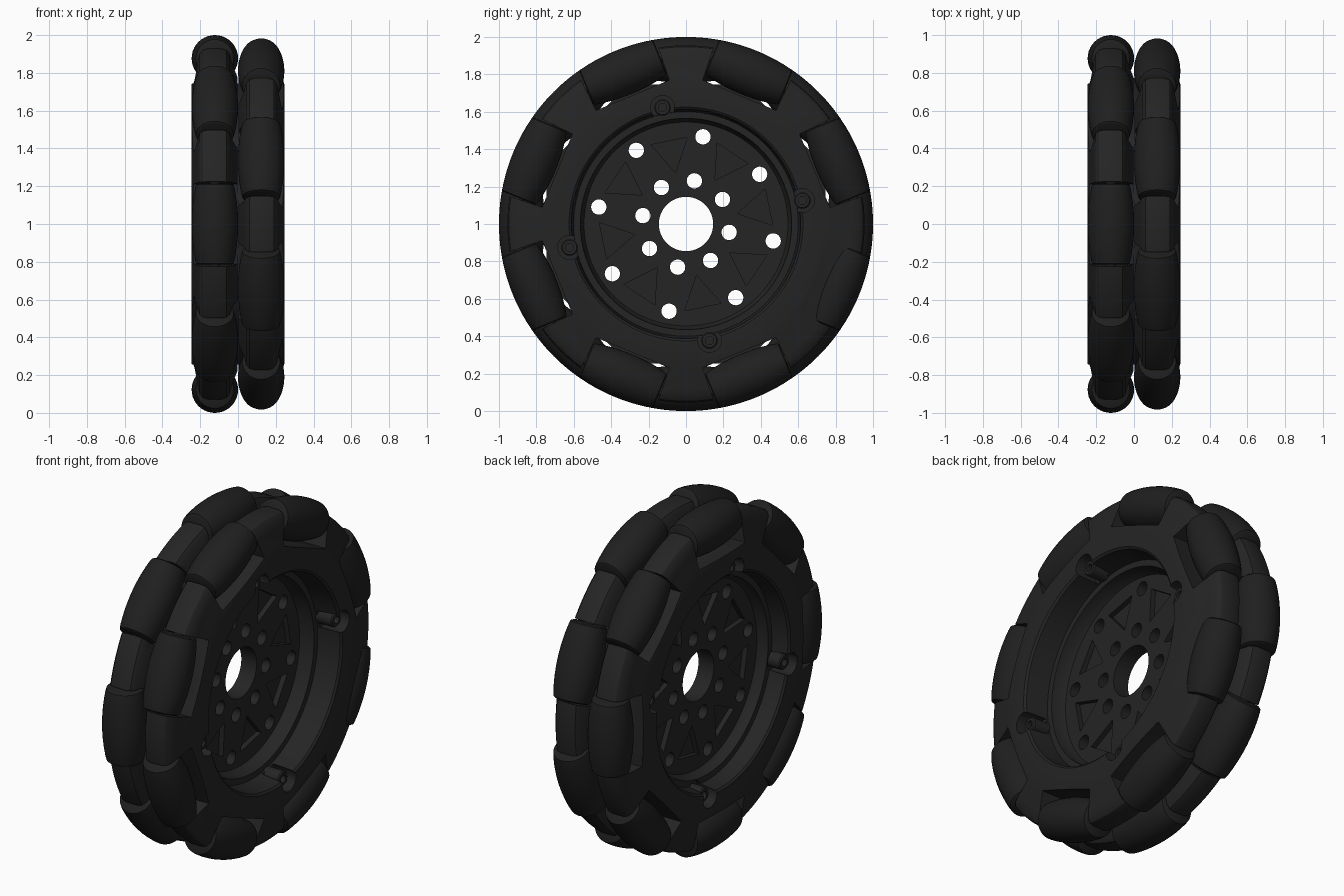
import bpy, bmesh, math
from mathutils import Matrix as M

if "Cube" in bpy.data.objects:
    bpy.data.objects.remove(bpy.data.objects["Cube"])

CENTRE = M.Translation((0, 0, 1))
HUB_COL, ROLLER_COL = (0.018, 0.018, 0.018, 1), (0.014, 0.014, 0.014, 1)


def material(name, col):
    m = bpy.data.materials.new(name)
    m.diffuse_color = col
    m.use_nodes = True
    m.node_tree.nodes["Principled BSDF"].inputs["Base Color"].default_value = m.diffuse_color
    return m


hub_mat = material("hub_black", HUB_COL)
rubber = material("roller_black", ROLLER_COL)


def rx(deg):
    return M.Rotation(math.radians(deg), 4, 'X')


def polar(deg, r, x):
    """Frame at angle deg in the y-z plane: local z points outward, x along the axle."""
    return rx(deg - 90) @ M.Translation((x, 0, r))


def make(name, bm, mat=None, smooth=None):
    bmesh.ops.recalc_face_normals(bm, faces=bm.faces)
    me = bpy.data.meshes.new(name)
    bm.to_mesh(me)
    bm.free()
    ob = bpy.data.objects.new(name, me)
    bpy.context.collection.objects.link(ob)
    if mat:
        me.materials.append(mat)
    if smooth:
        shade(ob, smooth)
    return ob


def shade(ob, deg):
    bpy.ops.object.select_all(action='DESELECT')
    ob.select_set(True)
    bpy.context.view_layer.objects.active = ob
    bpy.ops.object.shade_smooth_by_angle(angle=math.radians(deg))


def lathe(bm, profile, segs, closed, mat=M()):
    """Spin (x, radius) points round the x axis."""
    rings = [[bm.verts.new(mat @ (rx(360 * i / segs) @ M.Translation((x, 0, r))).translation)
              for i in range(segs)] for x, r in profile]
    n = len(rings)
    for j in range(n if closed else n - 1):
        a, b = rings[j], rings[(j + 1) % n]
        for i in range(segs):
            k = (i + 1) % segs
            bm.faces.new((a[i], a[k], b[k], b[i]))
    if not closed:
        bm.faces.new(rings[0])
        bm.faces.new(rings[-1])


def rod(bm, mat, r, length, segs=24):
    """Cylinder along local x, centred on mat."""
    bmesh.ops.create_cone(bm, cap_ends=True, segments=segs, radius1=r, radius2=r, depth=length,
                          matrix=mat @ M.Rotation(math.pi / 2, 4, 'Y'))


# Hub: rim with a rounded crown over each row, deep recesses and a thin centre plate
rim = [(.245, .625), (.245, .74), (.228, .80), (.213, .88), (.203, .925), (.185, .947), (.16, .955),
       (.085, .955), (.06, .947), (.043, .925), (.033, .88), (0, .80)]
profile = [(.02, .145), (.02, .545), (.05, .56), (.10, .565), (.10, .60), (.235, .613)] + rim
profile += [(-x, r) for x, r in rim[-2::-1]]
profile += [(-.235, .613), (-.14, .60), (-.14, .565), (-.10, .56), (-.08, .545), (-.08, .145)]
bm = bmesh.new()
lathe(bm, profile, 128, True, CENTRE)
hub = make("hub", bm, hub_mat)

# Cutters: tapered roller pockets for each row
ROWS = ((-1, 0), (1, 22.5))
cutters = []
for side, offset in ROWS:
    bm = bmesh.new()
    for k in range(8):
        f = CENTRE @ polar(offset + 45 * k, 0, 0)
        vs = bmesh.ops.create_cube(bm, size=1)['verts']
        for v in vs:
            top = v.co.z > 0
            x = .27 if v.co.x > 0 else -.003
            y = math.copysign(.232 if top else .212, v.co.y)
            v.co = f @ M.Translation((side * x, y, 1.05 if top else .745)).translation
    cutters.append(make("pocket_cutter", bm))

# Cutters: bolt holes, triangular pockets and post notches
bm = bmesh.new()
for k in range(8):
    a = 34 + 45 * k
    for r in (.235, .475):
        rod(bm, CENTRE @ polar(a, r, -.03), .041, .3)
    for x in (.02, -.08):
        # three-sided prism with its point facing the axle
        f = CENTRE @ polar(a + 22.5, .395, x)
        vs = bmesh.ops.create_cone(bm, cap_ends=True, segments=3, radius1=.115, radius2=.115, depth=.06)['verts']
        pts = {}
        for v in vs:
            ang = math.atan2(v.co.y, v.co.x)
            pts.setdefault(round(ang, 2), []).append(v)
        for i, group in enumerate(pts.values()):
            t = math.pi + i * math.tau / 3
            for v in group:
                v.co = f @ M.Translation((v.co.z, .115 * math.sin(t), .115 * math.cos(t))).translation
for k in range(4):
    for x in (.19, -.20):
        rod(bm, CENTRE @ polar(11.4 + 90 * k, .635, x), .064, .16)
bmesh.ops.recalc_face_normals(bm, faces=bm.faces)
cutters.append(make("hole_cutter", bm))

bpy.context.view_layer.objects.active = hub
for c in cutters:
    c.hide_render = True
    mod = hub.modifiers.new("cut", 'BOOLEAN')
    mod.operation, mod.solver, mod.object = 'DIFFERENCE', 'EXACT', c
    bpy.ops.object.modifier_apply(modifier=mod.name)
for c in cutters:
    bpy.data.objects.remove(c)
shade(hub, 30)

# Screw posts with hollow heads, on both faces of the hub
bm = bmesh.new()
post = [(.09, .044), (.20, .044), (.207, .038), (.207, .022), (.18, .022)]
for k in range(4):
    for flip in (1, -1):
        lathe(bm, [(flip * x, r) for x, r in post], 24, False, CENTRE @ polar(11.4 + 90 * k, .635, 0))
make("screw_posts", bm, hub_mat, 35)

# Barrel rollers whose outer edge follows the unit wheel circle, with axle pins
R, HALF = .877, .214
barrel = []
for i in range(15):
    t = HALF * (i / 7 - 1)
    barrel.append((t, math.sqrt(1 - t * t) - R))
ends = [(-HALF, .09)]
barrel[0] = (-HALF + .006, barrel[0][1])
barrel[-1] = (HALF - .006, barrel[-1][1])
barrel = ends + barrel + [(HALF, .09)]
for side, offset in ROWS:
    bm = bmesh.new()
    pins = bmesh.new()
    for k in range(8):
        f = CENTRE @ polar(offset + 45 * k, R, side * .1225) @ M.Rotation(math.pi / 2, 4, 'Z')
        lathe(bm, barrel, 40, False, f)
        rod(pins, f, .028, .46, 16)
    row = "left" if side < 0 else "right"
    make(row + "_rollers", bm, rubber, 35)
    make(row + "_axle_pins", pins, hub_mat, 35)
